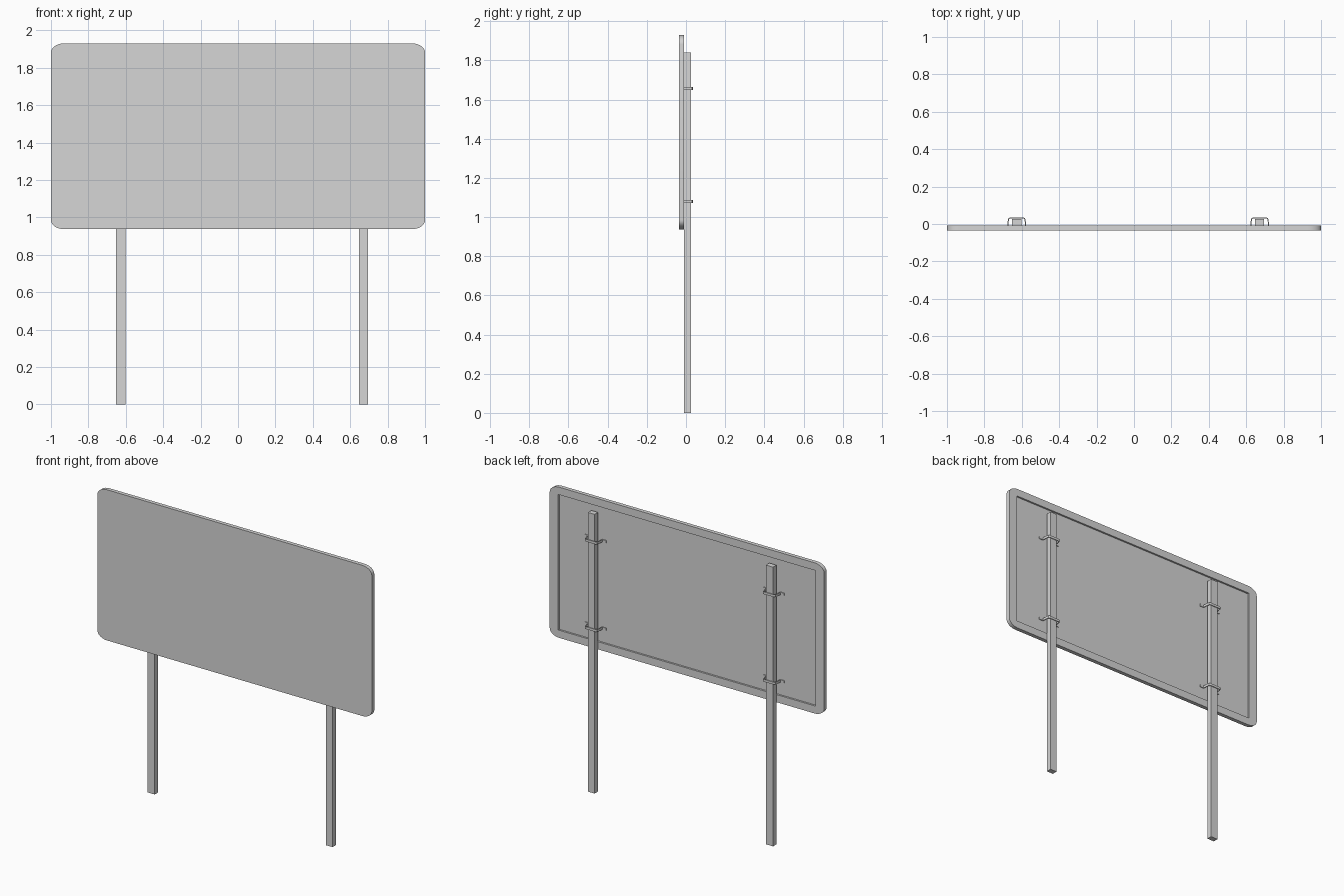
import bpy, bmesh, math
from mathutils import Vector

cube = bpy.data.objects.get("Cube")
if cube:
    bpy.data.objects.remove(cube, do_unlink=True)

grey = bpy.data.materials.new("light grey")
grey.use_nodes = True
color = (0.67, 0.67, 0.67, 1)
grey.diffuse_color = color
grey.node_tree.nodes["Principled BSDF"].inputs["Base Color"].default_value = color


def extruded(name, points, depth):
    """Extrude a closed outline along the depth vector."""
    bm = bmesh.new()
    face = bm.faces.new([bm.verts.new(p) for p in points])
    new = bmesh.ops.extrude_face_region(bm, geom=[face])["geom"]
    bmesh.ops.translate(bm, vec=depth, verts=[g for g in new if isinstance(g, bmesh.types.BMVert)])
    bmesh.ops.recalc_face_normals(bm, faces=bm.faces[:])
    mesh = bpy.data.meshes.new(name)
    bm.to_mesh(mesh)
    bm.free()
    mesh.materials.append(grey)
    obj = bpy.data.objects.new(name, mesh)
    bpy.context.collection.objects.link(obj)
    return obj


def box(name, low, high):
    (x0, y0, z0), (x1, y1, z1) = low, high
    outline = [(x0, y0, z0), (x1, y0, z0), (x1, y0, z1), (x0, y0, z1)]
    return extruded(name, outline, Vector((0, y1 - y0, 0)))


FRONT, FLOOR, BACK = -0.035, -0.021, -0.009
BOTTOM, TOP = 0.937, 1.93
RX, RZ, STEPS = 0.07, 0.048, 8

# Sign panel with rounded corners
corners = [(1 - RX, TOP - RZ), (RX - 1, TOP - RZ), (RX - 1, BOTTOM + RZ), (1 - RX, BOTTOM + RZ)]
outline = []
for i, (cx, cz) in enumerate(corners):
    for k in range(STEPS + 1):
        a = math.pi / 2 * (i + k / STEPS)
        outline.append((cx + RX * math.cos(a), FRONT, cz + RZ * math.sin(a)))
panel = extruded("sign_panel", outline, Vector((0, BACK - FRONT, 0)))

# Recessed back, leaving a raised rim
cutter = box("recess_cutter", (-0.938, FLOOR, BOTTOM + 0.05), (0.938, 0.05, TOP - 0.05))
cutter.hide_render = True
cut = panel.modifiers.new("recess", "BOOLEAN")
cut.operation, cut.solver, cut.object = "DIFFERENCE", "EXACT", cutter
bpy.context.view_layer.objects.active = panel
panel.select_set(True)
bpy.ops.object.modifier_apply(modifier=cut.name)
bpy.data.objects.remove(cutter, do_unlink=True)
bpy.ops.object.shade_smooth_by_angle(angle=math.radians(30))

# Posts, each held by two bent straps with flanged feet
half_outer = [(0.077, FLOOR), (0.077, FLOOR + 0.005), (0.051, FLOOR + 0.005),
              (0.048, 0.015), (0.045, 0.03), (0.037, 0.035)]
half_inner = [(0.046, FLOOR), (0.043, 0.014), (0.041, 0.026), (0.035, 0.03)]
profile = (half_outer + [(-x, y) for x, y in reversed(half_outer)]
           + [(-x, y) for x, y in half_inner] + half_inner[::-1])
for side, x, half in (("right", -0.627, 0.026), ("left", 0.672, 0.024)):
    box(side + "_post", (x - half, BACK, 0), (x + half, 0.026, 1.84))
    for level, z in (("lower", 1.08), ("upper", 1.657)):
        extruded(f"{side}_{level}_strap", [(x + px, py, z - 0.008) for px, py in profile],
                 Vector((0, 0, 0.016)))
